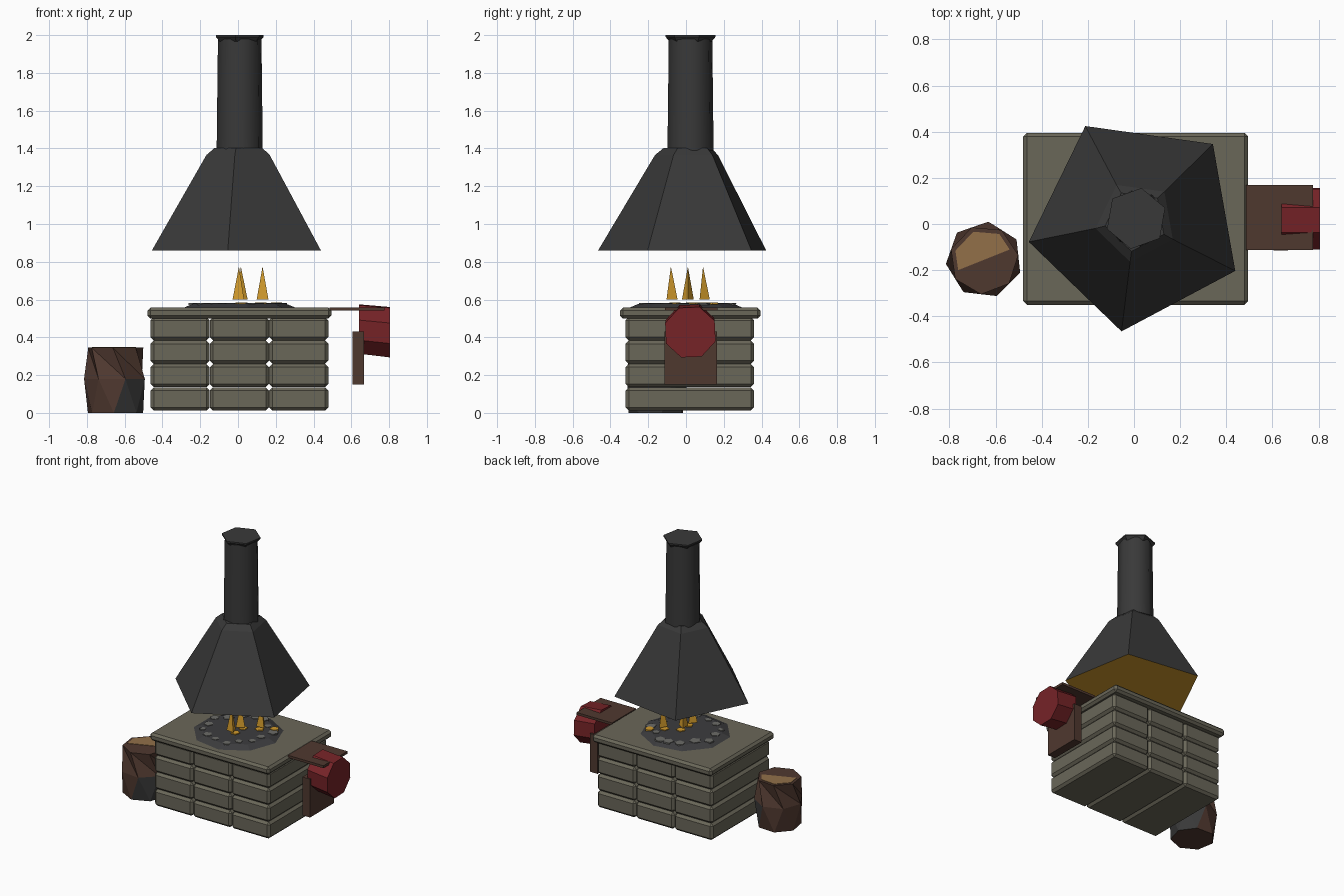
import bpy, bmesh, math, random
from mathutils import Vector

if "Cube" in bpy.data.objects:
    bpy.data.objects.remove(bpy.data.objects["Cube"])

random.seed(4)


def material(name, hexcode):
    lin = []
    for i in (0, 2, 4):
        c = int(hexcode[i:i + 2], 16) / 255
        lin.append(c / 12.92 if c <= 0.04045 else ((c + 0.055) / 1.055) ** 2.4)
    m = bpy.data.materials.new(name)
    m.diffuse_color = (*lin, 1)
    m.use_nodes = True
    m.node_tree.nodes["Principled BSDF"].inputs["Base Color"].default_value = m.diffuse_color
    return m


STONE = material("stone", "6a6759")
IRON = material("dark iron", "393939")
COAL = material("coal", "3c3c3e")
ASH = material("ash grey", "6c6c68")
FIRE = material("fire gold", "d29b2c")
WOOD = material("dark wood", "4f382f")
TAN = material("light wood", "927049")
RED = material("red leather", "762327")


def finish(name, bm, *mats):
    bmesh.ops.recalc_face_normals(bm, faces=bm.faces)
    me = bpy.data.meshes.new(name)
    bm.to_mesh(me)
    bm.free()
    for m in mats:
        me.materials.append(m)
    ob = bpy.data.objects.new(name, me)
    bpy.context.collection.objects.link(ob)
    return ob


def box(name, lo, hi, mat, bevel=0.0):
    bm = bmesh.new()
    bmesh.ops.create_cube(bm, size=1)
    for v in bm.verts:
        v.co = Vector([(a + b) / 2 + c * (b - a) for a, b, c in zip(lo, hi, v.co)])
    if bevel:
        bmesh.ops.bevel(bm, geom=bm.edges[:], offset=bevel, segments=1,
                        affect='EDGES', profile=0.5)
    return finish(name, bm, mat)


def ring(n, r, z, turn=0.0, c=(0, 0)):
    """Polygon points around the z axis, turn in degrees."""
    return [Vector((c[0] + r * math.cos(math.radians(turn) + math.tau * i / n),
                    c[1] + r * math.sin(math.radians(turn) + math.tau * i / n), z))
            for i in range(n)]


def loft(rings, split=False):
    """Closed skin through equal rings; split gives triangle facets."""
    bm = bmesh.new()
    vs = [[bm.verts.new(p) for p in r] for r in rings]
    n = len(vs[0])
    for a, b in zip(vs, vs[1:]):
        for i in range(n):
            j = (i + 1) % n
            if split:
                bm.faces.new((a[i], a[j], b[i]))
                bm.faces.new((a[j], b[j], b[i]))
            else:
                bm.faces.new((a[i], a[j], b[j], b[i]))
    bm.faces.new(vs[0][::-1])
    bm.faces.new(vs[-1])
    return bm


# Hearth: full-depth stone blocks in a 3 x 4 stack, with a slab on top
for row in range(4):
    for col in range(3):
        x, z = -0.463 + col * 0.314, 0.012 + row * 0.124
        box(f"stone_block_{row}_{col}", (x, -0.32, z), (x + 0.313, 0.36, z + 0.123),
            STONE, 0.017)
box("hearth_slab", (-0.48, -0.35, 0.5), (0.495, 0.395, 0.557), STONE, 0.016)

# Coal bed with ash and ember flakes
finish("coal_bed", loft([ring(9, 0.315, 0.553, 0), ring(9, 0.25, 0.579, 0)]), COAL)
for k in range(15):
    a = math.tau * k / 15 + random.uniform(-0.12, 0.12)
    d = random.uniform(0.19, 0.245)
    s = random.uniform(0.022, 0.042)
    finish(f"ash_flake_{k}", loft([ring(5, s, z, random.uniform(0, 72),
           (d * math.cos(a), d * math.sin(a))) for z in (0.572, 0.582)]), ASH)
for k, c in enumerate([(0.2, 0.14), (0.02, -0.06), (0.02, 0.03), (0.12, 0.08)]):
    finish(f"ember_{k}", loft([ring(5, 0.032, z, 20 * k, c) for z in (0.575, 0.585)]), FIRE)

# Flames: slim three-sided spikes
for k, (x, y, turn) in enumerate([(0.005, -0.08, 200), (0.015, 0.01, 0), (0.13, 0.09, 90)]):
    finish(f"flame_{k}", loft([ring(3, 0.036, 0.6, turn, (x, y)),
                               ring(3, 0.001, 0.77, turn, (x, y))]), FIRE)

# Smoke hood: five-sided, glowing gold underneath
bm = loft([ring(5, r, z, 47 + t, c) for r, z, t, c in
           [(0.475, 0.86, -1, (0.012, 0.005)), (0.178, 1.365, -1, (0.008, 0.012)),
            (0.135, 1.402, -1, (0.008, 0.015))]])
bm.normal_update()
for f in bm.faces:
    if max(v.co.z for v in f.verts) < 0.87:
        f.material_index = 1
finish("smoke_hood", bm, IRON, FIRE)

# Chimney pipe and its flared rim
C = (0.009, 0.024)
pipe = finish("chimney_pipe", loft([ring(8, 0.124, 1.39, 10, C), ring(8, 0.117, 1.98, 10, C)]), IRON)
finish("chimney_rim", loft([ring(6, 0.112, 1.965, 20, C), ring(6, 0.134, 1.99, 20, C),
                            ring(6, 0.134, 2.0, 20, C)]), IRON)
bpy.context.view_layer.objects.active = pipe
pipe.select_set(True)
bpy.ops.object.shade_smooth_by_angle(angle=math.radians(50))

# Quench barrel: faceted staves, one iron patch, light wood lid strip
B = (-0.65, -0.155)
bm = loft([ring(7, 0.15, 0, 10, B), ring(7, 0.166, 0.18, 32, B), ring(7, 0.15, 0.345, 8, B)], True)
bmesh.ops.recalc_face_normals(bm, faces=bm.faces)
for f in bm.faces:
    m = f.calc_center_median()
    if m.z < 0.17 and f.normal.x > 0.2 and abs(f.normal.z) < 0.5:
        f.material_index = 1
finish("quench_barrel", bm, WOOD, IRON)
bm = loft([ring(7, 0.13, z, 8, B) for z in (0.342, 0.348)])
bmesh.ops.bisect_plane(bm, geom=bm.verts[:] + bm.edges[:] + bm.faces[:],
                       plane_co=(*B, 0), plane_no=(-0.4, 1, 0), clear_inner=True)
bmesh.ops.holes_fill(bm, edges=bm.edges[:])
finish("barrel_lid_strip", bm, TAN)

# Bellows: top board, hanging board and red eight-sided bag along x
box("bellows_top_board", (0.485, -0.112, 0.541), (0.775, 0.168, 0.559), WOOD)
box("bellows_hanging_board", (0.605, -0.115, 0.15), (0.668, 0.165, 0.432), WOOD)


def bag_ring(x, r, cz):
    return [Vector((x, 0.023 + p.x, cz + p.y)) for p in ring(8, r, 0, 25)]


finish("bellows_bag", loft([bag_ring(0.64, 0.139, 0.444), bag_ring(0.806, 0.142, 0.427)], True), RED)
